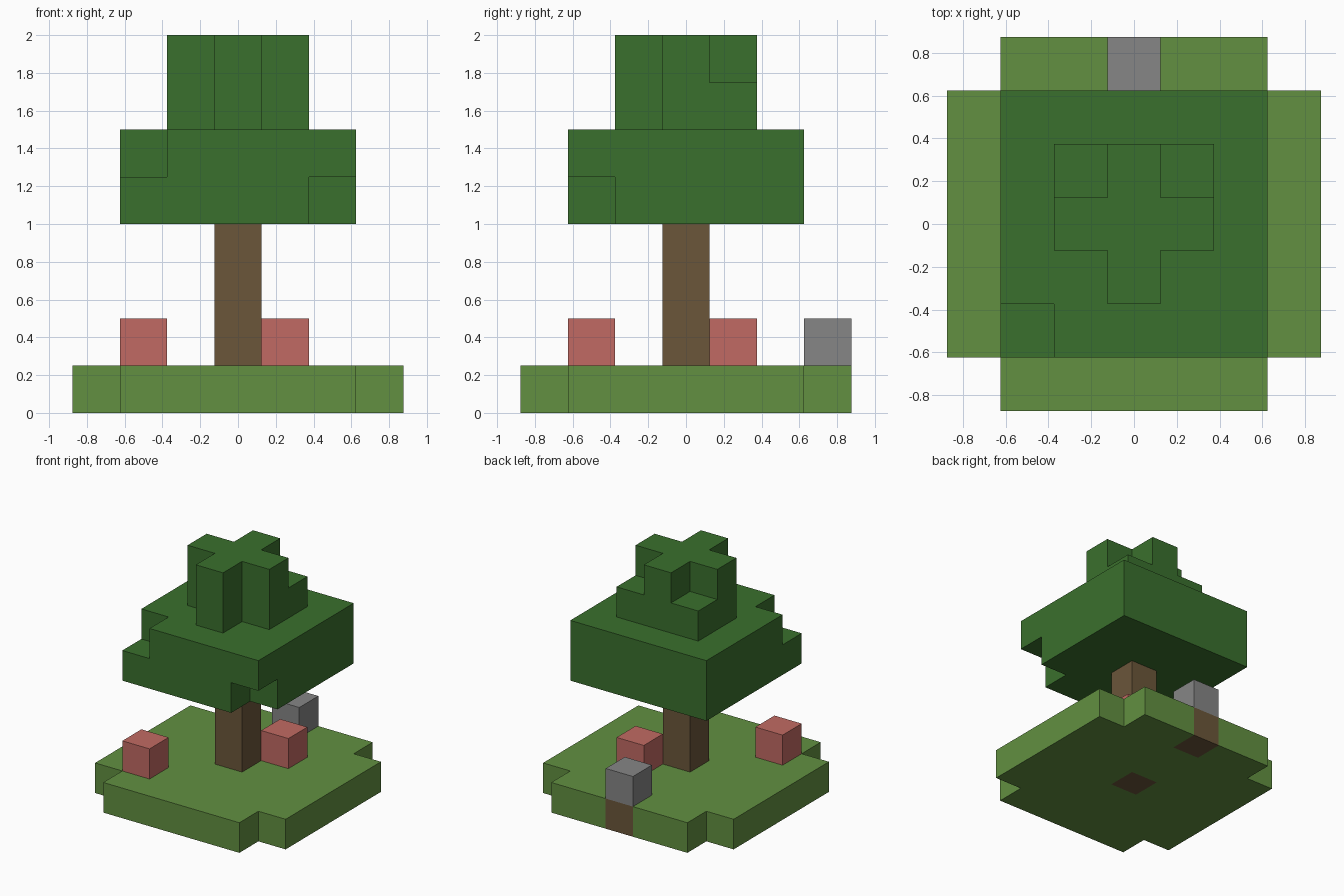
import bpy
import bmesh
from mathutils import Vector

UNIT = 0.25  # edge length of one block

default = bpy.data.objects.get("Cube")
if default:
    bpy.data.objects.remove(default, do_unlink=True)


def make_material(name, rgb):
    linear = [((c / 255 + 0.055) / 1.055) ** 2.4 for c in rgb] + [1.0]
    mat = bpy.data.materials.new(name)
    mat.use_nodes = True
    mat.diffuse_color = linear
    bsdf = mat.node_tree.nodes["Principled BSDF"]
    bsdf.inputs["Base Color"].default_value = linear
    bsdf.inputs["Roughness"].default_value = 1.0
    return mat


def block(xs, ys, zs):
    """Set of block cells over inclusive index ranges."""
    span = lambda r: range(r[0], r[1] + 1)
    return {(x, y, z) for x in span(xs) for y in span(ys) for z in span(zs)}


def column(x, y, low, high):
    return block((x, x), (y, y), (low, high))


def build(name, cells, solid, mat):
    """Make the outer skin of the cells, leaving out faces against other blocks."""
    bm = bmesh.new()
    for cell in cells:
        for axis in range(3):
            for sign in (-1, 1):
                step = Vector([sign * (i == axis) for i in range(3)])
                neighbour = tuple(int(c + s) for c, s in zip(cell, step))
                if neighbour in solid:
                    continue
                u = Vector([float(i == (axis + 1) % 3) for i in range(3)])
                v = step.cross(u)
                centre = Vector(cell) + Vector((0, 0, 0.5)) + step / 2
                corners = [centre + (a * u + b * v) / 2
                           for a, b in ((-1, -1), (1, -1), (1, 1), (-1, 1))]
                bm.faces.new([bm.verts.new(p * UNIT) for p in corners])
    bmesh.ops.remove_doubles(bm, verts=bm.verts, dist=0.001)
    bmesh.ops.dissolve_limit(bm, angle_limit=0.01, verts=bm.verts, edges=bm.edges)
    mesh = bpy.data.meshes.new(name)
    bm.to_mesh(mesh)
    bm.free()
    mesh.materials.append(mat)
    bpy.context.collection.objects.link(bpy.data.objects.new(name, mesh))


grass = make_material("grass green", (98, 144, 65))
leaf = make_material("leaf green", (58, 112, 45))
bark = make_material("bark brown", (107, 86, 58))
petal = make_material("flower red", (193, 106, 99))
rock = make_material("stone grey", (134, 134, 134))

# Trunk reaches down through the ground; a soil block lies under the stone
trunk = column(0, 0, 0, 3)
soil = column(0, 3, 0, 0)

# Ground slab with its four corners cut away
ground = block((-3, 3), (-3, 3), (0, 0)) - trunk - soil
ground -= {(x, y, 0) for x in (-3, 3) for y in (-3, 3)}

# Wide canopy with one upper and one lower corner block missing
canopy = block((-2, 2), (-2, 2), (4, 5)) - {(-2, -2, 5), (2, -2, 4)}

# Crown: a tall cross with low blocks in its two back corners
crown = block((-1, 1), (0, 0), (6, 7)) | block((0, 0), (-1, 1), (6, 7))
crown |= {(x, 1, 6) for x in (-1, 1)}

parts = [
    ("ground", ground, grass),
    ("soil", soil, bark),
    ("trunk", trunk, bark),
    ("foliage", canopy | crown, leaf),
    ("flower_front", column(-2, -2, 1, 1), petal),
    ("flower_back", column(1, 1, 1, 1), petal),
    ("stone", column(0, 3, 1, 1), rock),
]

solid = set().union(*(cells for _, cells, _ in parts))
for name, cells, mat in parts:
    build(name, cells, solid, mat)
